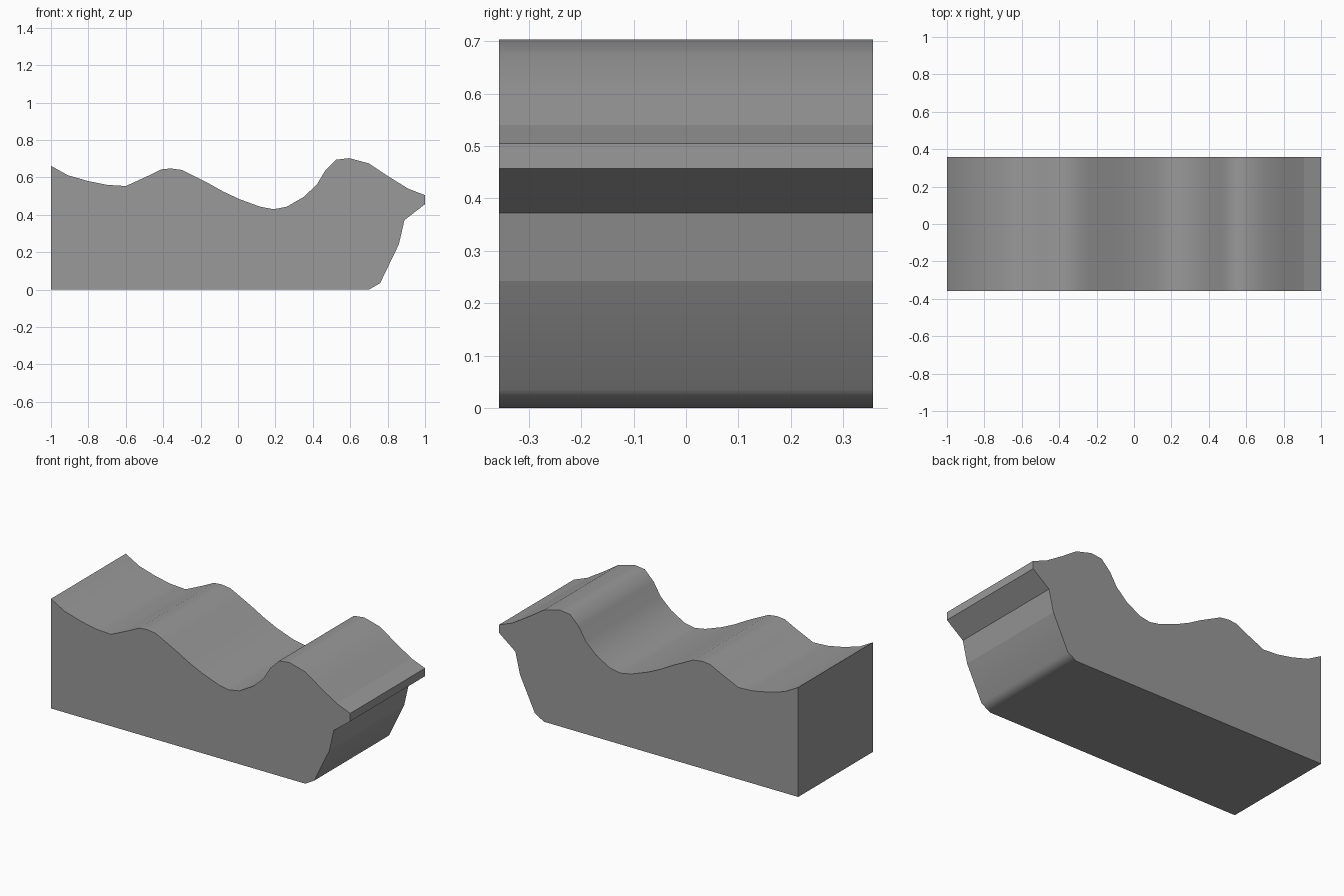
import bpy
import bmesh

cube = bpy.data.objects.get("Cube")
if cube:
    bpy.data.objects.remove(cube, do_unlink=True)

HALF_DEPTH = 0.357

# Rolling top, from the tall end to the lip: (x, z, sharp crease)
top = [(-1, .662, 1), (-.91, .612, 0), (-.8, .58, 0), (-.7, .56, 0), (-.6, .554, 0),
       (-.49, .604, 0), (-.41, .643, 0), (-.36, .648, 0), (-.3, .64, 0), (-.24, .61, 0),
       (-.16, .57, 0), (-.08, .525, 0), (.01, .483, 0), (.12, .443, 0), (.19, .43, 0),
       (.26, .443, 0), (.35, .495, 0), (.42, .56, 0), (.465, .635, 0), (.525, .695, 0),
       (.595, .703, 0), (.7, .675, 0), (.8, .608, 0), (.91, .54, 1), (1, .505, 1)]
# Undercut below the lip, then the flat base
under = [(1, .457, 1), (.89, .372, 1), (.86, .242, 1), (.76, .035, 0), (.7, 0, 0), (-1, 0, 1)]
profile = top + under

# Flat grey
grey = bpy.data.materials.new("stone_grey")
grey.use_nodes = True
colour = (.32, .32, .32, 1)
grey.diffuse_color = colour
grey.node_tree.nodes["Principled BSDF"].inputs["Base Color"].default_value = colour

# Extrude the profile through the depth
bm = bmesh.new()
front = [bm.verts.new((x, -HALF_DEPTH, z)) for x, z, _ in profile]
back = [bm.verts.new((x, HALF_DEPTH, z)) for x, z, _ in profile]
bm.faces.new(front)
bm.faces.new(back[::-1])
for i in range(len(profile)):
    j = (i + 1) % len(profile)
    bm.faces.new((front[i], back[i], back[j], front[j]))
bmesh.ops.recalc_face_normals(bm, faces=bm.faces)

# Smooth the sweep, keep the side rims and marked creases sharp
for face in bm.faces:
    face.smooth = True
for edge in bm.edges:
    edge.smooth = False
for f, b, (_, _, sharp) in zip(front, back, profile):
    bm.edges.get((f, b)).smooth = not sharp

mesh = bpy.data.meshes.new("wavy_block")
bm.to_mesh(mesh)
bm.free()
mesh.materials.append(grey)
block = bpy.data.objects.new("wavy_block", mesh)
bpy.context.collection.objects.link(block)

# Large faces stay flat across the small rounded corner
weighted = block.modifiers.new("weighted_normals", "WEIGHTED_NORMAL")
weighted.keep_sharp = True
